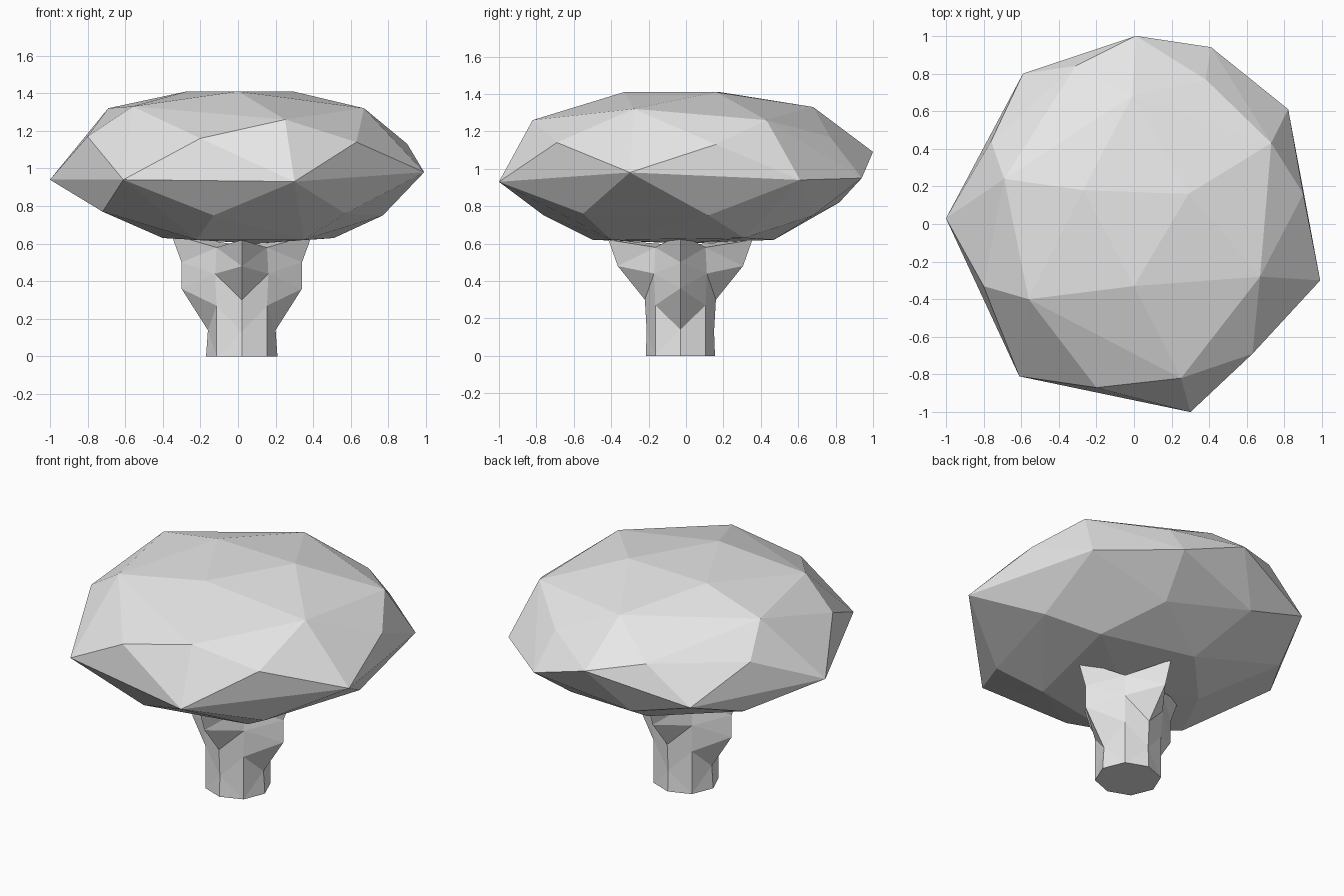
import bpy
import bmesh
from math import cos, sin, pi

default_cube = bpy.data.objects.get("Cube")
if default_cube:
    bpy.data.objects.remove(default_cube, do_unlink=True)


def make_material(name, color):
    material = bpy.data.materials.new(name)
    material.use_nodes = True
    material.diffuse_color = color
    shader = material.node_tree.nodes["Principled BSDF"]
    shader.inputs["Base Color"].default_value = color
    shader.inputs["Roughness"].default_value = 0.8
    return material


def finish_object(bm, name, material):
    bmesh.ops.recalc_face_normals(bm, faces=bm.faces)
    mesh = bpy.data.meshes.new(name)
    bm.to_mesh(mesh)
    bm.free()
    mesh.materials.append(material)
    tree_part = bpy.data.objects.new(name, mesh)
    bpy.context.scene.collection.objects.link(tree_part)
    return tree_part


light_grey = make_material("light_grey", (0.8, 0.8, 0.8, 1))

# Crown: a faceted, flattened boulder shape, listed as irregular rings from top to bottom
crown_top = [(0, -.33, 1.41), (.29, .16, 1.41), (-.27, .18, 1.41)]
crown_shoulder = [(.67, -.28, 1.32), (.73, .43, 1.26), (-.01, .68, 1.33),
                  (-.69, .24, 1.32), (-.56, -.4, 1.33), (.25, -.82, 1.26)]
crown_side = [(-.2, -.87, 1.16), (.63, -.69, 1.14), (.9, .16, 1.13), (.38, .77, 1.17),
              (-.31, .84, 1.16), (-.76, .44, 1.14), (-.8, -.33, 1.17)]
crown_rim = [(.01, 1, 1.09), (.41, .94, .95), (.82, .61, .94), (.99, -.3, .98),
             (.3, -1, .93), (-.61, -.81, .94), (-1, .03, .94), (-.59, .8, .94)]
crown_under = [(.57, -.55, .76), (.77, .12, .75), (.33, .68, .75), (-.19, .82, .82),
               (-.72, .45, .82), (-.72, -.42, .77), (-.13, -.76, .75)]
crown_bottom = [(.51, .31, .63), (-.06, .47, .62), (-.4, .1, .63),
                (-.22, -.5, .62), (.35, -.4, .62), (.1, 0, .6)]

bm = bmesh.new()
for ring in (crown_top, crown_shoulder, crown_side, crown_rim, crown_under, crown_bottom):
    for point in ring:
        bm.verts.new(point)
hull = bmesh.ops.convex_hull(bm, input=bm.verts)
unused = [v for v in bm.verts if not v.link_faces]
bmesh.ops.delete(bm, geom=unused, context="VERTS")
finish_object(bm, "crown", light_grey)

# Trunk: eight-sided column whose alternate corners flare out into four branch stubs.
# Each profile holds (radius, height) from the ground up.
side_stub = [(.19, 0), (.18, .14), (.32, .36), (.32, .5), (.375, .65)]
front_stub = [(.185, 0), (.18, .13), (.19, .3), (.335, .48), (.385, .62)]
groove = [(.19, 0), (.19, .14), (.19, .27), (.2, .44), (.19, .58)]
corner_profiles = [side_stub, groove, front_stub, groove] * 2
center_x, center_y = .02, -.03

bm = bmesh.new()
columns = []
for index, profile in enumerate(corner_profiles):
    angle = index * pi / 4
    columns.append([bm.verts.new((center_x + radius * cos(angle),
                                  center_y + radius * sin(angle), height))
                    for radius, height in profile])

for index, left in enumerate(columns):
    right = columns[(index + 1) % len(columns)]
    for level in range(len(left) - 1):
        bm.faces.new((left[level], right[level], right[level + 1], left[level + 1]))

# Flat base, and a sunken top where the stubs meet
bm.faces.new([column[0] for column in reversed(columns)])
fork = bm.verts.new((center_x, center_y, .59))
for index, column in enumerate(columns):
    bm.faces.new((column[-1], columns[(index + 1) % len(columns)][-1], fork))
bmesh.ops.triangulate(bm, faces=[f for f in bm.faces if len(f.verts) == 4])
finish_object(bm, "trunk", light_grey)
